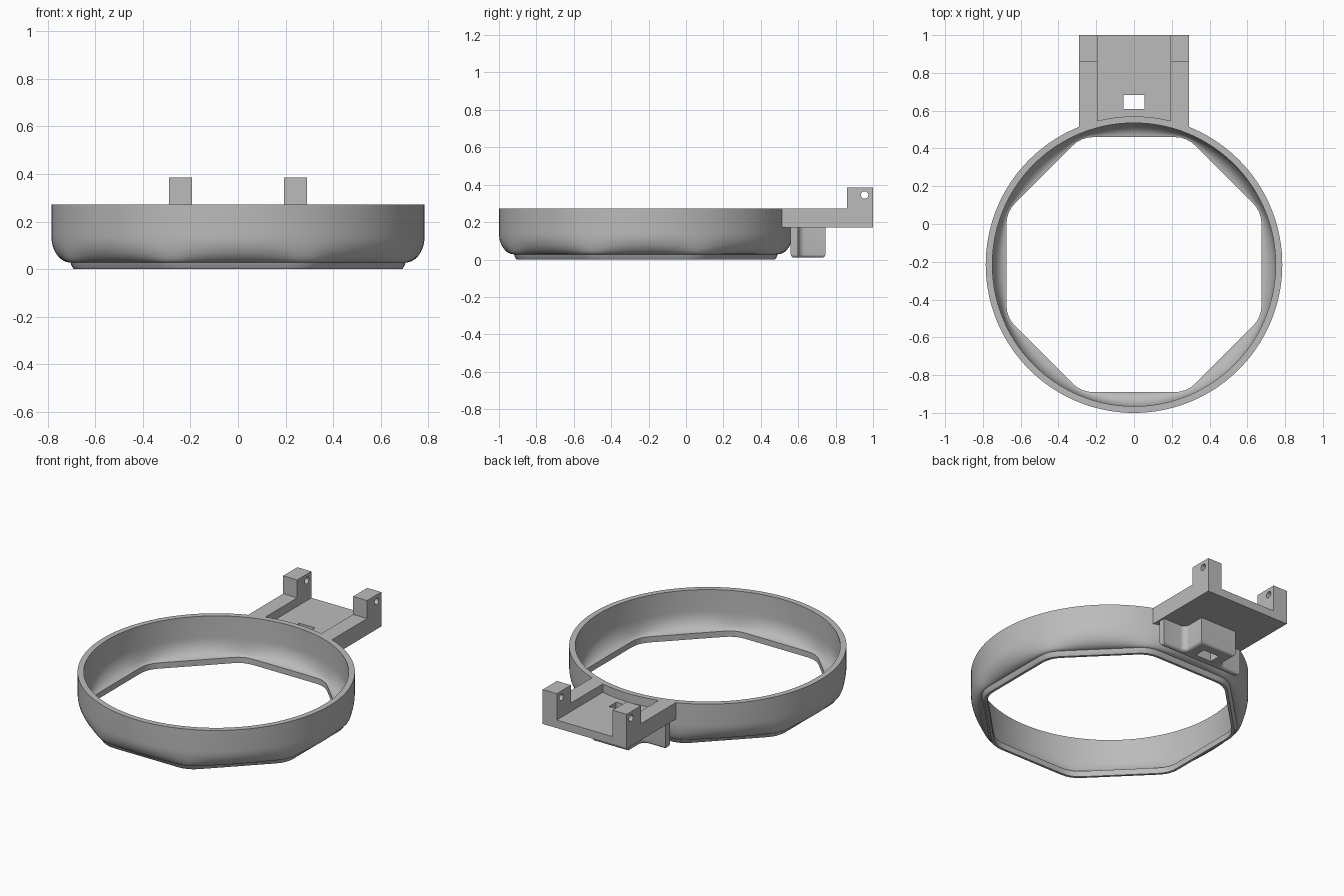
import bpy
import bmesh
from math import pi, sin, cos, tan, sqrt, radians

cube = bpy.data.objects.get("Cube")
if cube:
    bpy.data.objects.remove(cube, do_unlink=True)

grey = bpy.data.materials.new("plain grey")
grey.use_nodes = True
COLOUR = (0.5, 0.5, 0.5, 1)
grey.diffuse_color = COLOUR
grey.node_tree.nodes["Principled BSDF"].inputs["Base Color"].default_value = COLOUR

CY = -0.215              # ring centre on y
R_OUT, R_IN = 0.785, 0.75
TOP, SLAB, FLOOR = 0.273, 0.17, 0.22
HALF, RAIL = 0.29, 0.193


def finish(name, bm):
    bmesh.ops.recalc_face_normals(bm, faces=bm.faces)
    mesh = bpy.data.meshes.new(name)
    bm.to_mesh(mesh)
    bm.free()
    mesh.materials.append(grey)
    obj = bpy.data.objects.new(name, mesh)
    bpy.context.collection.objects.link(obj)
    return obj


def prism(points, offset):
    """Extrude a planar outline along the offset."""
    bm = bmesh.new()
    face = bm.faces.new([bm.verts.new(p) for p in points])
    new = bmesh.ops.extrude_face_region(bm, geom=[face], use_keep_orig=True)
    moved = [v for v in new["geom"] if isinstance(v, bmesh.types.BMVert)]
    bmesh.ops.translate(bm, vec=offset, verts=moved)
    return bm


def activate(obj):
    bpy.ops.object.select_all(action="DESELECT")
    obj.select_set(True)
    bpy.context.view_layer.objects.active = obj


def smooth(obj, degrees=35):
    activate(obj)
    bpy.ops.object.shade_smooth_by_angle(angle=radians(degrees))


def cut(obj, cutter):
    activate(obj)
    mod = obj.modifiers.new("cut", "BOOLEAN")
    mod.operation, mod.solver, mod.object = "DIFFERENCE", "EXACT", cutter
    bpy.ops.object.modifier_apply(modifier=mod.name)


def octagon(theta, apothem, rounding=0.15):
    """Radius of a round-cornered octagon in one direction."""
    half = pi / 8
    phi = abs((theta + half) % (2 * half) - half)
    inner = apothem - rounding
    if apothem * tan(phi) <= inner * tan(half):
        return apothem / cos(phi)
    d, delta = inner / cos(half), half - phi
    return d * cos(delta) + sqrt(rounding ** 2 - (d * sin(delta)) ** 2)


# Ring: round at the top, curving in to an octagonal lip; (z, radius, apothem, blend)
def bowl(radius, apothem, z_low, steps=10):
    z_high = 0.14
    for i in range(steps + 1):
        a = i / steps * pi / 2
        yield z_high - (z_high - z_low) * sin(a), radius, apothem, 1 - cos(a)


levels = [(TOP, R_OUT, R_OUT, 0)]
levels += bowl(R_OUT, 0.705, 0.028)
levels += [(0.01, 0, 0.698, 1), (0, 0, 0.69, 1), (0, 0, 0.675, 1)]
levels += reversed(list(bowl(R_IN, 0.675, 0.036)))
levels += [(TOP, R_IN, R_IN, 0)]

bm = bmesh.new()
COLS = 144
loops = []
for z, radius, apothem, blend in levels:
    loop = []
    for i in range(COLS):
        t = 2 * pi * i / COLS
        r = radius * (1 - blend) + octagon(t, apothem) * blend
        loop.append(bm.verts.new((r * cos(t), CY + r * sin(t), z)))
    loops.append(loop)
for a, b in zip(loops, loops[1:] + loops[:1]):
    for i in range(COLS):
        j = (i + 1) % COLS
        bm.faces.new((a[i], a[j], b[j], b[i]))
smooth(finish("ring", bm))

# Bracket floor, its inner edge following the ring wall
R_MID = (R_OUT + R_IN) / 2
outline = [(HALF, 1, SLAB), (-HALF, 1, SLAB)]
for i in range(25):
    x = -HALF + 2 * HALF * i / 24
    outline.append((x, CY + sqrt(R_MID ** 2 - x * x), SLAB))
floor = finish("bracket_floor", prism(outline, (0, 0, FLOOR - SLAB)))

# Side rails with upright ears and pin holes
EAR_Y, EAR_Z = 0.86, 0.385
profile = [(0.512, FLOOR), (1, FLOOR), (1, EAR_Z), (EAR_Y, EAR_Z), (EAR_Y, TOP), (0.512, TOP)]
bm = bmesh.new()
bmesh.ops.create_cone(bm, cap_ends=True, segments=24, radius1=0.02, radius2=0.02, depth=1)
pin = finish("pin_cutter", bm)
pin.rotation_euler = (0, pi / 2, 0)
pin.location = (0, 0.955, 0.345)
pin.hide_render = True
for side, start in (("left", RAIL), ("right", -HALF)):
    pts = [(start, y, z) for y, z in profile]
    rail = finish(side + "_rail", prism(pts, (HALF - RAIL, 0, 0)))
    cut(rail, pin)
    smooth(rail)

# T-shaped catch below the bracket, filleted at the inner corners
ARM, BLOCK, FIL = 0.28, 0.125, 0.035
Y0, Y1, Y2, LOW = 0.56, 0.60, 0.745, 0.01
half = [(ARM, Y0), (ARM, Y1)]
for i in range(7):
    a = 1.5 * pi - i / 6 * pi / 2
    half.append((BLOCK + FIL + FIL * cos(a), Y1 + FIL + FIL * sin(a)))
half.append((BLOCK, Y2))
plan = half + [(-x, y) for x, y in reversed(half)]
bm = prism([(x, y, LOW) for x, y in plan], (0, 0, SLAB + 0.01 - LOW))
rim = [e for e in bm.edges if all(v.co.z < LOW + 0.001 for v in e.verts)]
bmesh.ops.bevel(bm, geom=rim, offset=0.018, segments=4, profile=0.5, affect="EDGES")
catch = finish("catch", bm)

# Slot running through floor and catch
slot_plan = [(-0.055, 0.61, -0.1), (0.055, 0.61, -0.1), (0.055, 0.682, -0.1), (-0.055, 0.682, -0.1)]
slot = finish("slot_cutter", prism(slot_plan, (0, 0, 0.6)))
cut(floor, slot)
cut(catch, slot)
smooth(catch)

for cutter in (pin, slot):
    bpy.data.objects.remove(cutter, do_unlink=True)
